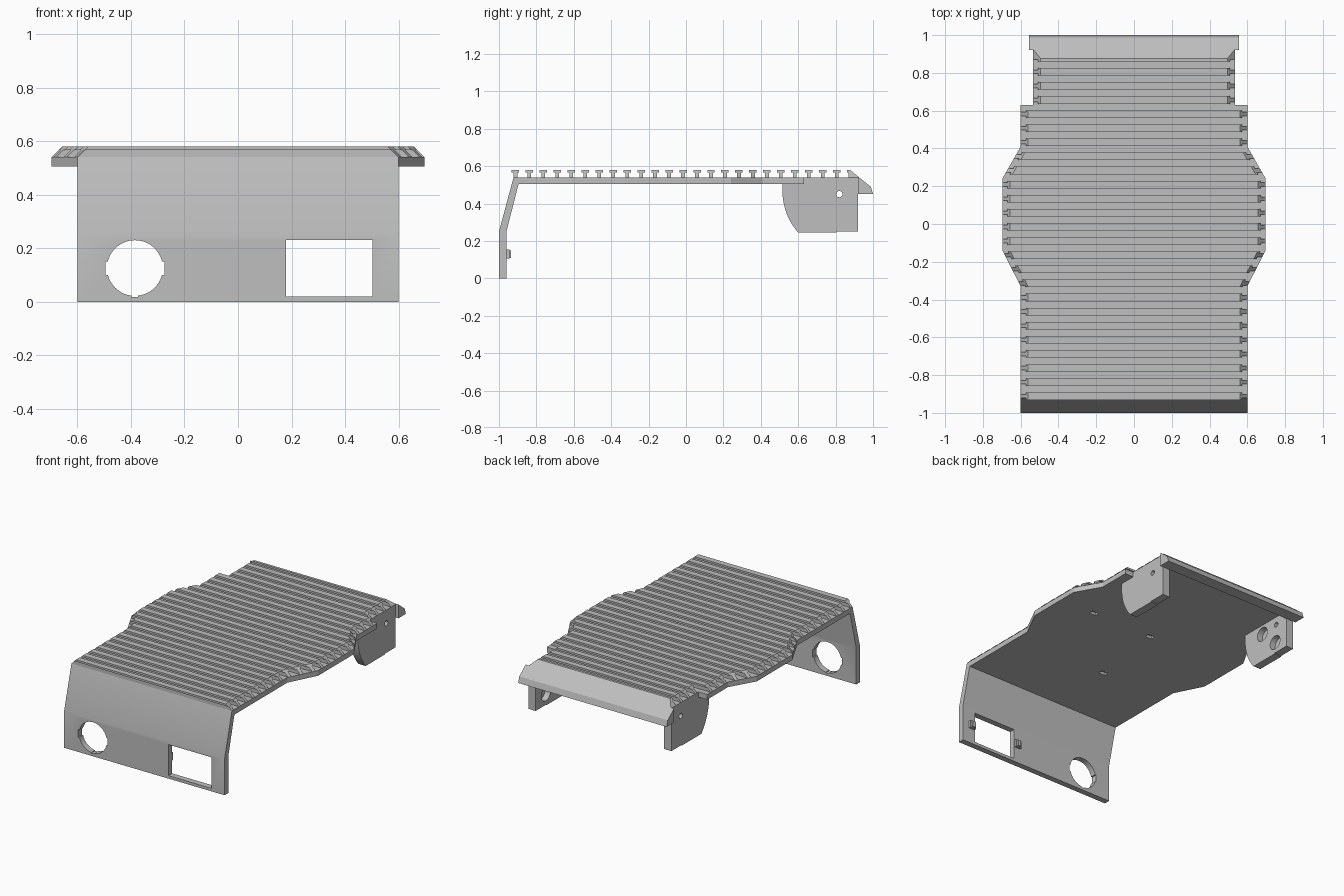
import bpy, bmesh, math

if "Cube" in bpy.data.objects:
    bpy.data.objects.remove(bpy.data.objects["Cube"])

grey = bpy.data.materials.new("plastic_grey")
grey.diffuse_color = (0.52, 0.52, 0.52, 1)
grey.use_nodes = True
grey.node_tree.nodes["Principled BSDF"].inputs["Base Color"].default_value = grey.diffuse_color


def make(name, verts, faces):
    me = bpy.data.meshes.new(name)
    me.from_pydata(verts, [], faces)
    bm = bmesh.new()
    bm.from_mesh(me)
    bmesh.ops.recalc_face_normals(bm, faces=bm.faces)
    bm.to_mesh(me)
    bm.free()
    me.materials.append(grey)
    ob = bpy.data.objects.new(name, me)
    bpy.context.collection.objects.link(ob)
    return ob


def loft(name, ring_a, ring_b):
    n = len(ring_a)
    faces = [tuple(range(n)), tuple(range(n, 2 * n))]
    faces += [(i, (i + 1) % n, n + (i + 1) % n, n + i) for i in range(n)]
    return make(name, ring_a + ring_b, faces)


def prism(name, pts, axis, a, b):
    put = {"x": lambda p, t: (t, p[0], p[1]),
           "y": lambda p, t: (p[0], t, p[1]),
           "z": lambda p, t: (p[0], p[1], t)}[axis]
    return loft(name, [put(p, a) for p in pts], [put(p, b) for p in pts])


def rect(x0, x1, y0, y1):
    return [(x0, y0), (x1, y0), (x1, y1), (x0, y1)]


def circle(cx, cy, r, n=40):
    return [(cx + r * math.cos(2 * math.pi * i / n),
             cy + r * math.sin(2 * math.pi * i / n)) for i in range(n)]


def cut(ob, cutters):
    for c in cutters:
        m = ob.modifiers.new("cut", "BOOLEAN")
        m.operation, m.solver, m.object = "DIFFERENCE", "EXACT", c
        bpy.context.view_layer.objects.active = ob
        bpy.ops.object.modifier_apply(modifier=m.name)
        bpy.data.objects.remove(c, do_unlink=True)


def smooth(ob):
    bpy.ops.object.select_all(action="DESELECT")
    ob.select_set(True)
    bpy.context.view_layer.objects.active = ob
    bpy.ops.object.shade_smooth_by_angle(angle=math.radians(25))


# Half width of the deck along its length
EDGE = [(-0.895, 0.6), (-0.33, 0.6), (-0.14, 0.697), (0.24, 0.697), (0.41, 0.6),
        (0.63, 0.6), (0.6301, 0.535), (0.92, 0.535)]


def half_width(y):
    if y <= EDGE[0][0]:
        return EDGE[0][1]
    for (y0, w0), (y1, w1) in zip(EDGE, EDGE[1:]):
        if y <= y1:
            return w0 + (w1 - w0) * (y - y0) / (y1 - y0)
    return EDGE[-1][1]


# Deck slab with three shallow pockets underneath
outline = [(w, y) for y, w in EDGE] + [(-w, y) for y, w in reversed(EDGE)]
deck = prism("deck", outline, "z", 0.505, 0.54)
cut(deck, [prism("pocket", rect(x - 0.025, x + 0.025, y - 0.015, y + 0.015),
                 "z", 0.45, 0.525)
           for x, y in [(0.43, 0.12), (-0.03, 0.12), (-0.1, -0.42)]])


# T-section ribs whose ends slope up from the deck edge
def rib(name, profile):
    side = [(half_width(y) - (z - 0.54), y, z) for y, z in profile]
    return loft(name, side, [(-x, y, z) for x, y, z in side])


PITCH = 0.0747
for i in range(24):
    c = 0.059 + (i - 13) * PITCH
    rib("rib", [(c - 0.01, 0.54), (c - 0.01, 0.567), (c - 0.02, 0.567),
                (c - 0.02, 0.58), (c + 0.02, 0.58), (c + 0.02, 0.567),
                (c + 0.01, 0.567), (c + 0.01, 0.54)])
rib("rear_rib", [(0.87, 0.54), (0.87, 0.567), (0.86, 0.567), (0.86, 0.58),
                 (0.877, 0.58), (0.925, 0.54)])

# Sloping rear lip
prism("rear_lip", [(0.92, 0.45), (0.92, 0.544), (0.988, 0.49), (1.0, 0.45)],
      "x", -0.555, 0.555)

# Bent front panel with round and rectangular openings
panel = prism("front_panel",
              [(-1, 0), (-1, 0.25), (-0.922, 0.54), (-0.895, 0.54),
               (-0.895, 0.505), (-0.96, 0.25), (-0.96, 0)], "x", -0.6, 0.6)
cut(panel, [
    prism("round_hole", circle(-0.385, 0.126, 0.104, 48), "y", -1.1, -0.9),
    prism("side_notches", rect(-0.495, -0.275, 0.1, 0.15), "y", -1.11, -0.91),
    prism("bottom_notch", rect(-0.397, -0.373, 0.018, 0.1), "y", -1.12, -0.92),
    prism("window", rect(0.18, 0.503, 0.02, 0.23), "y", -1.1, -0.9)])
smooth(panel)

# Small clips beside the window, on the inside of the panel
for x in (0.155, 0.528):
    prism("clip_base", rect(x - 0.022, x + 0.022, 0.105, 0.155), "y", -0.962, -0.945)
    prism("clip_tip", rect(x - 0.012, x + 0.012, 0.11, 0.15), "y", -0.945, -0.935)

# Rear side brackets with curved front edge and blind holes inside
curve = []
for i in range(13):
    t = i / 12
    curve.append(((1 - t) ** 2 * 0.515 + 2 * t * (1 - t) * 0.515 + t * t * 0.6,
                  (1 - t) ** 2 * 0.48 + 2 * t * (1 - t) * 0.34 + t * t * 0.245))
shape = [(0.517, 0.505)] + curve + [(0.805, 0.245), (0.805, 0.25),
                                    (0.92, 0.25), (0.92, 0.505)]
for s in (-1, 1):
    bracket = prism("side_bracket", shape, "x", s * 0.48, s * 0.535)
    cut(bracket, [
        prism("pin_hole", circle(0.82, 0.45, 0.017, 20), "x", s * 0.4, s * 0.6),
        prism("upper_pocket", circle(0.685, 0.44, 0.048), "x", s * 0.4, s * 0.52),
        prism("lower_pocket", circle(0.81, 0.325, 0.048), "x", s * 0.4, s * 0.52)])
    smooth(bracket)
